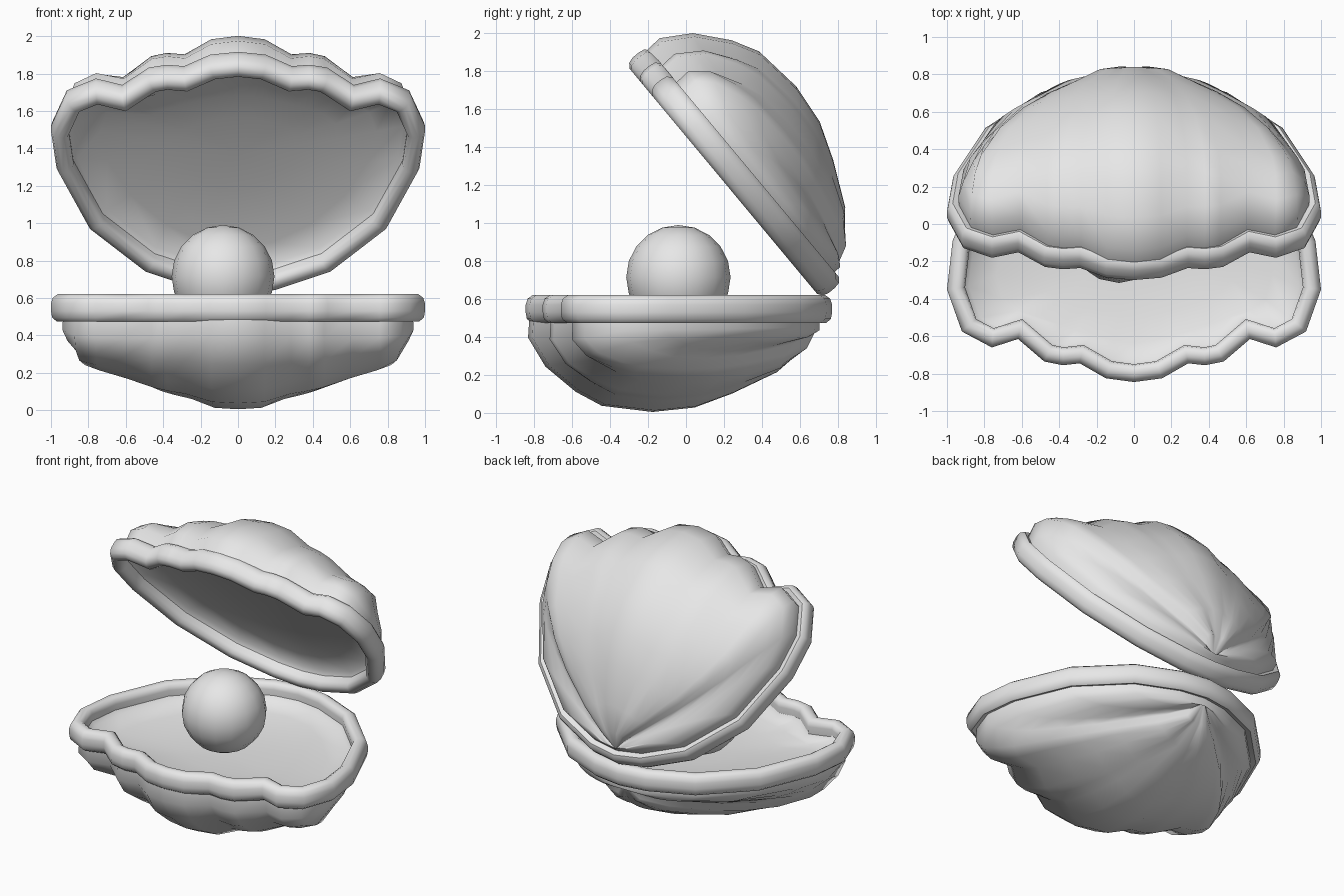
import bpy
import bmesh
from math import radians
from mathutils import Matrix, Vector

cube = bpy.data.objects.get("Cube")
if cube:
    bpy.data.objects.remove(cube, do_unlink=True)

grey = bpy.data.materials.new("plain grey")
grey.use_nodes = True
grey.diffuse_color = (0.8, 0.8, 0.8, 1)
grey.node_tree.nodes["Principled BSDF"].inputs["Base Color"].default_value = (0.8, 0.8, 0.8, 1)

# Half outline of the scalloped rim, front to hinge: x, y, shell depth, fullness
HALF = [
    (0, -.845, .46, 1), (.15, -.825, .452, 1), (.29, -.745, .405, .95),
    (.38, -.755, .385, .85), (.48, -.735, .365, .8), (.62, -.615, .31, .7),
    (.76, -.66, .265, .65), (.92, -.575, .235, .65), (1, -.35, .175, .85),
    (.97, -.09, .14, .85), (.80, .31, .10, .8), (.50, .61, .07, .8),
    (.20, .74, .04, .9), (0, .77, .03, 1),
]
LOOP = HALF + [(-x, y, d, p) for x, y, d, p in HALF[-2:0:-1]]
OUTLINE = [Vector((x, y)) for x, y, d, p in LOOP]

# Rib profile from hinge to lip: distance along the rib, share of the depth
RIB = [(0, 0), (.05, .27), (.145, .545), (.3, .79), (.43, .95), (.575, 1),
       (.75, .93), (.84, .77), (.945, .48), (1.005, .15), (1, -.1)]
# Lip cross-section: inset from the outline, height
LIP = [(.03, .475), (.006, .495), (0, .53), (0, .57), (.01, .602), (.035, .62),
       (.065, .62), (.088, .605), (.095, .575), (.09, .50)]
# Inner dish: scale of the opening, height, rounds of softening
DISH = [(1, .54, 0), (.97, .505, 0), (.85, .475, 2), (.65, .45, 4),
        (.4, .435, 6), (0, .43, 6)]


def inset(widths):
    """Outline moved inward by a width per point, with mitred corners."""
    result = []
    for i, (p, width) in enumerate(zip(OUTLINE, widths)):
        a = (p - OUTLINE[i - 1]).normalized()
        b = (OUTLINE[(i + 1) % len(OUTLINE)] - p).normalized()
        n = Vector((-a.y - b.y, a.x + b.x)).normalized()
        result.append(p + n * width / max(.8, n.dot(Vector((-a.y, a.x)))))
    return result


def soften(loop, rounds):
    """Even out the scallops of a closed loop."""
    for _ in range(rounds):
        loop = [(loop[i - 1] + 2 * p + loop[(i + 1) % len(loop)]) / 4
                for i, p in enumerate(loop)]
    return loop


def finish(obj, angle):
    obj.data.materials.append(grey)
    bpy.ops.object.select_all(action='DESELECT')
    obj.select_set(True)
    bpy.context.view_layer.objects.active = obj
    bpy.ops.object.shade_smooth_by_angle(angle=radians(angle))


def loft(name, rings, closed=False, matrix=None, angle=60):
    """Skin a stack of closed rings; mirrored copies get flipped faces."""
    bm = bmesh.new()
    rows = [[bm.verts.new(p) for p in ring] for ring in rings]
    pairs = list(zip(rows, rows[1:]))
    if closed:
        pairs.append((rows[-1], rows[0]))
    for a, b in pairs:
        for j in range(len(a)):
            k = (j + 1) % len(a)
            bm.faces.new((a[j], a[k], b[k], b[j]))
    bmesh.ops.remove_doubles(bm, verts=bm.verts, dist=.0005)
    if matrix:
        bm.transform(matrix)
        bmesh.ops.reverse_faces(bm, faces=bm.faces)
    mesh = bpy.data.meshes.new(name)
    bm.to_mesh(mesh)
    bm.free()
    obj = bpy.data.objects.new(name, mesh)
    bpy.context.collection.objects.link(obj)
    finish(obj, angle)


# Ribbed outer shell: ribs leave the hinge point and bow outward
hinge = Vector((0, .70))
edges = inset([.065 - .045 * (d / .46) ** 4 for x, y, d, p in LOOP])
body_rings = []
for along, share in RIB:
    ring = []
    for edge, (x, y, depth, fullness) in zip(edges, LOOP):
        p = hinge.lerp(edge, along)
        bow = min(1.25, max(0, 7 * (depth - .09)))
        p.x += edge.x * bow * along * max(0, 1 - along)
        drop = depth * share ** fullness if share > 0 else .47 * share
        ring.append((p.x, p.y, .465 - drop))
    body_rings.append(ring)

# Rounded lip
lip_rings = [[(p.x, p.y, z) for p in inset([w] * len(LOOP))] for w, z in LIP]

# Shallow inner dish, its rings losing the scallops towards the middle
middle = Vector((0, -.08))
opening = inset([.088] * len(LOOP))
dish_rings = [[(*middle.lerp(p, scale), z) for p in soften(opening, rounds)]
              for scale, z, rounds in DISH]

# The upper half is the lower half mirrored and swung open at the hinge
opened = (Matrix.Translation((0, .714, .60)) @ Matrix.Rotation(radians(-50.2), 4, 'X')
          @ Matrix.Diagonal((1, 1, -1, 1)) @ Matrix.Translation((0, -.77, -.62)))

for side, matrix in (("lower", None), ("upper", opened)):
    loft(side + "_shell", body_rings, matrix=matrix, angle=70)
    loft(side + "_lip", lip_rings, closed=True, matrix=matrix)
    loft(side + "_dish", dish_rings, matrix=matrix)

# Pearl
bpy.ops.mesh.primitive_uv_sphere_add(segments=16, ring_count=10, radius=.275,
                                     location=(-.08, -.04, .715))
pearl = bpy.context.object
pearl.name = "pearl"
finish(pearl, 60)
